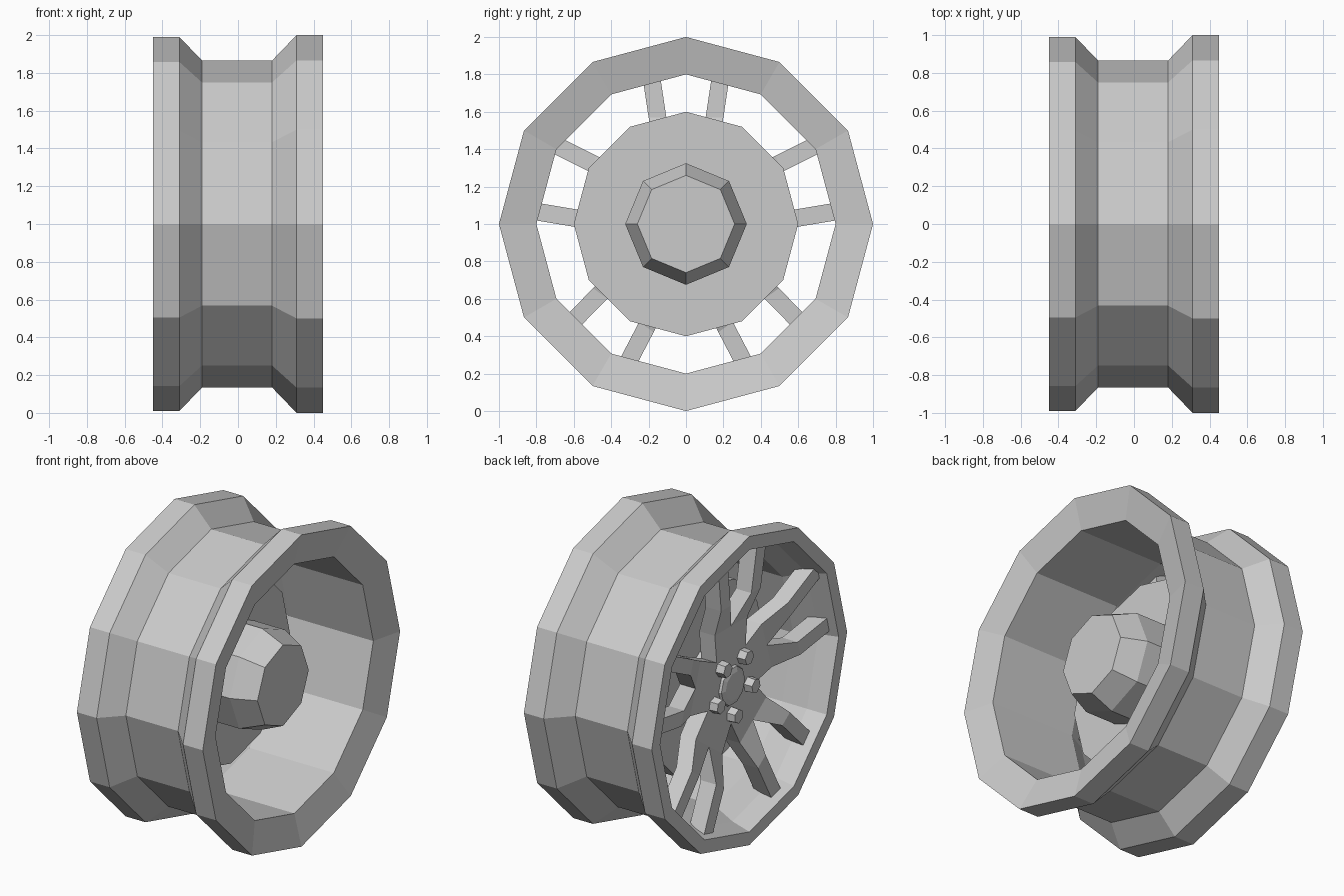
import bpy, bmesh
from math import sin, cos, pi, radians

if "Cube" in bpy.data.objects:
    bpy.data.objects.remove(bpy.data.objects["Cube"])

AXLE_Z = 1.0


def finish(name, bm):
    bmesh.ops.remove_doubles(bm, verts=bm.verts, dist=1e-5)
    bmesh.ops.recalc_face_normals(bm, faces=bm.faces)
    mesh = bpy.data.meshes.new(name)
    bm.to_mesh(mesh)
    bm.free()
    ob = bpy.data.objects.new(name, mesh)
    bpy.context.collection.objects.link(ob)
    return ob


def turned(name, profile, sides, closed=False, centre=(0, 0), turn=0):
    """Revolve (x, radius) points about an axis along x."""
    bm = bmesh.new()
    rings = []
    for x, r in profile:
        angles = [turn + 2 * pi * i / sides for i in range(sides)]
        rings.append([bm.verts.new((x, centre[0] + r * cos(a),
                                    AXLE_Z + centre[1] + r * sin(a))) for a in angles])
    pairs = list(zip(rings, rings[1:]))
    if closed:
        pairs.append((rings[-1], rings[0]))
    else:
        bm.faces.new(rings[0])
        bm.faces.new(rings[-1])
    for a, b in pairs:
        for i in range(sides):
            j = (i + 1) % sides
            bm.faces.new((a[i], a[j], b[j], b[i]))
    return finish(name, bm)


# Rim barrel: outer drop centre, then the inside wall back to the start
turned("rim", [(-0.45, 0.99), (-0.31, 0.99), (-0.19, 0.865), (0.18, 0.865),
               (0.31, 1.0), (0.45, 1.0), (0.40, 0.80), (-0.20, 0.80),
               (-0.33, 0.87), (-0.45, 0.905)], 12, closed=True)

# Brake drum and the stepped hub on its inner side
turned("brake_disc", [(-0.14, 0.60), (-0.05, 0.60)], 12)
turned("inner_hub", [(-0.07, 0.325), (0.17, 0.325), (0.32, 0.26)], 8)
turned("axle", [(-0.28, 0.20), (-0.10, 0.20)], 10)

# Forked spokes: (x, outward, inner side, outer side) stations of a half fork;
# hub is recessed and the arms step outward to meet the rim
stations = [(-0.32, 0.20, 0.0, 0.145), (-0.32, 0.38, 0.0, 0.165),
            (-0.39, 0.57, 0.105, 0.20), (-0.40, 0.87, 0.150, 0.245)]
bm = bmesh.new()
for k in range(5):
    a = pi / 2 + k * 2 * pi / 5

    def vert(x, r, s):
        return bm.verts.new((x, r * cos(a) - s * sin(a),
                             AXLE_Z + r * sin(a) + s * cos(a)))

    for side in (-1, 1):
        rows = [(vert(x, r, side * s0), vert(x, r, side * s1))
                for x, r, s0, s1 in stations]
        centre = vert(-0.32, 0, 0)
        bm.faces.new((centre, rows[0][1], rows[0][0]))
        for (p, q), (t, u) in zip(rows, rows[1:]):
            bm.faces.new((p, q, u, t))
bmesh.ops.remove_doubles(bm, verts=bm.verts, dist=0.002)
ext = bmesh.ops.extrude_face_region(bm, geom=bm.faces[:], use_keep_orig=True)
for v in ext["geom"]:
    if isinstance(v, bmesh.types.BMVert):
        v.co.x += 0.11
finish("spokes", bm)

# Centre cap and wheel nuts between the spokes
turned("centre_cap", [(-0.31, 0.13), (-0.335, 0.12), (-0.345, 0.09)], 10)
for k in range(5):
    a = radians(-90 + 72 * k)
    turned("wheel_nut", [(-0.31, 0.05), (-0.375, 0.045)], 6,
           centre=(0.185 * cos(a), 0.185 * sin(a)), turn=a)
